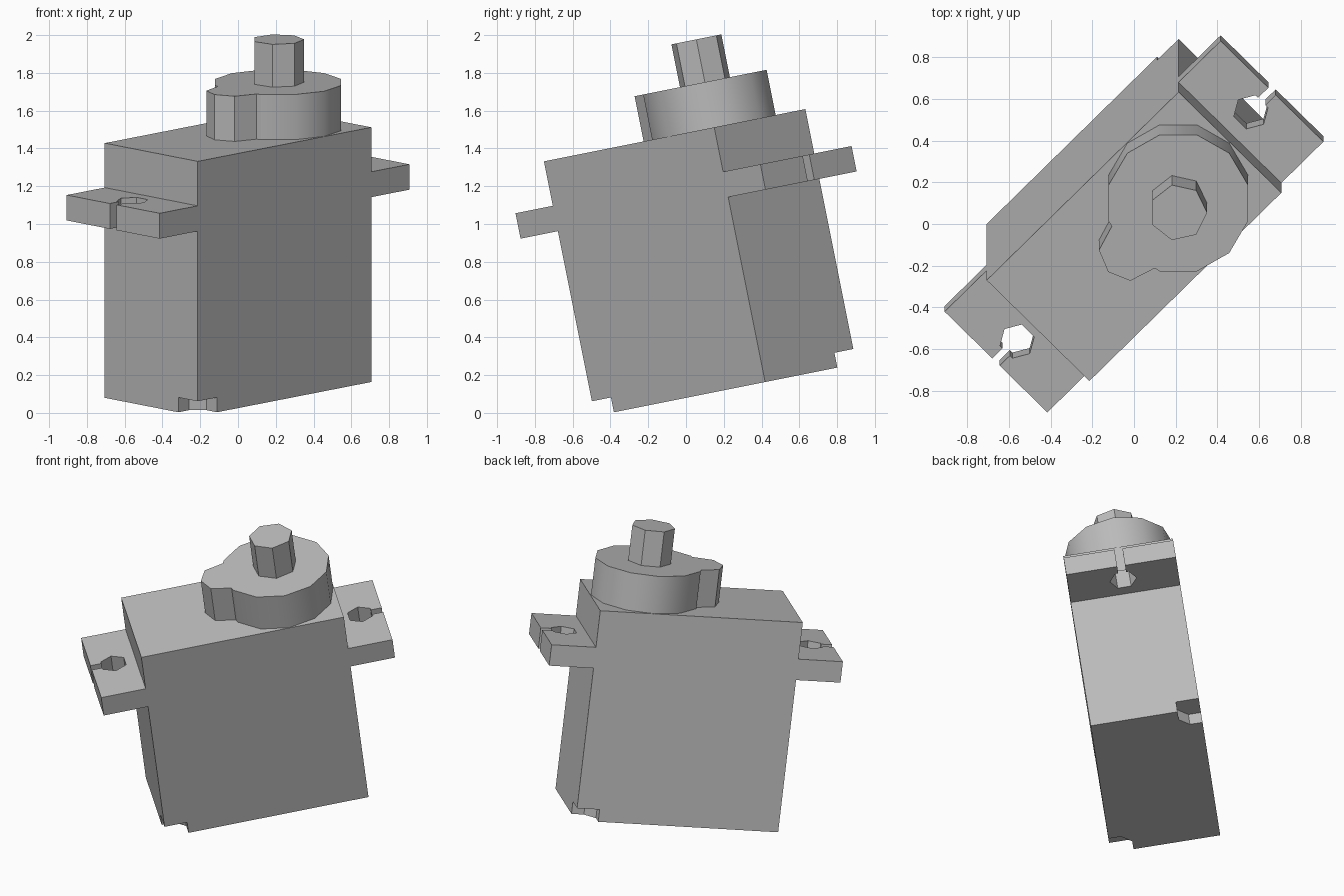
import bpy, bmesh, math
from mathutils import Matrix, Vector

cube = bpy.data.objects.get("Cube")
if cube:
    bpy.data.objects.remove(cube, do_unlink=True)

# Plain grey plastic
grey = bpy.data.materials.new("grey_plastic")
grey.use_nodes = True
colour = (0.5, 0.5, 0.5, 1)
grey.diffuse_color = colour
grey.node_tree.nodes["Principled BSDF"].inputs["Base Color"].default_value = colour

# Local frame: x along the case, y across, z = 0 on the case lid
PLACE = (Matrix.Translation((0, -0.06, 1.47))
         @ Matrix.Rotation(math.atan(0.2), 4, "X")
         @ Matrix.Rotation(math.radians(45), 4, "Z"))
HALF_L, HALF_W, HEIGHT = 0.65, 0.348, 1.375
SHAFT_X = 0.30


def ring(radius, angles, cx=0.0):
    return [(cx + radius * math.cos(math.radians(a)),
             radius * math.sin(math.radians(a))) for a in angles]


def prism(name, outlines, z0, z1):
    """Extrude one or more closed outlines from z0 to z1."""
    bm = bmesh.new()
    for pts in outlines:
        face = bm.faces.new([bm.verts.new((x, y, z0)) for x, y in pts])
        up = bmesh.ops.extrude_face_region(bm, geom=[face])["geom"]
        verts = [v for v in up if isinstance(v, bmesh.types.BMVert)]
        bmesh.ops.translate(bm, verts=verts, vec=Vector((0, 0, z1 - z0)))
    bmesh.ops.recalc_face_normals(bm, faces=bm.faces)
    mesh = bpy.data.meshes.new(name)
    bm.to_mesh(mesh)
    bm.free()
    mesh.materials.append(grey)
    obj = bpy.data.objects.new(name, mesh)
    obj.matrix_world = PLACE
    bpy.context.collection.objects.link(obj)
    return obj


# Case with two opposite bottom corners notched
case = prism("case", [[(-HALF_L, -HALF_W), (HALF_L, -HALF_W),
                       (HALF_L, HALF_W), (-HALF_L, HALF_W)]], -HEIGHT, 0)
notch = [(-0.1, -0.1), (0.145, -0.1), (0.145, 0.08), (0.08, 0.145), (-0.1, 0.145)]
cutter = prism("notch_cutter",
               [[(s * (x - HALF_L), s * (y - HALF_W)) for x, y in notch] for s in (1, -1)],
               -HEIGHT - 0.1, -HEIGHT + 0.08)
cutter.hide_render = True
mod = case.modifiers.new("notches", "BOOLEAN")
mod.operation, mod.solver, mod.object = "DIFFERENCE", "EXACT", cutter
bpy.context.view_layer.update()
cut = bpy.data.meshes.new_from_object(case.evaluated_get(bpy.context.evaluated_depsgraph_get()))
case.modifiers.clear()
case.data = cut
bpy.data.objects.remove(cutter, do_unlink=True)

# Mounting tabs with an open keyhole slot
TAB_OUT, SLIT = HALF_L + 0.285, 0.025
hole = ring(0.085, range(150, -151, -60), HALF_L + 0.142)
hole = [(2 * (HALF_L + 0.142) - x, y) for x, y in hole]
tab = ([(HALF_L, HALF_W), (HALF_L, -HALF_W), (TAB_OUT, -HALF_W), (TAB_OUT, -SLIT),
        (hole[-1][0], -SLIT)] + hole[::-1]
       + [(hole[0][0], SLIT), (TAB_OUT, SLIT), (TAB_OUT, HALF_W)])
for name, s in (("left_tab", 1), ("right_tab", -1)):
    prism(name, [[(s * x, s * y) for x, y in tab]], -0.377, -0.24)

# Gear housing: large drum with a small lobe
drum = ring(0.345, range(-150, 151, 30), SHAFT_X)
lobe = ring(0.15, (135, 180, 225), SHAFT_X - 0.325)
neck = SHAFT_X - 0.305
housing = prism("gear_housing", [drum + [(neck, 0.145)] + lobe + [(neck, -0.145)]], 0, 0.244)
bpy.ops.object.select_all(action="DESELECT")
housing.select_set(True)
bpy.context.view_layer.objects.active = housing
bpy.ops.object.shade_smooth_by_angle(angle=math.radians(32))

# Output shaft
prism("output_shaft", [ring(0.138, [i * 360 / 7 - 45 for i in range(7)], SHAFT_X)], 0.244, 0.475)
